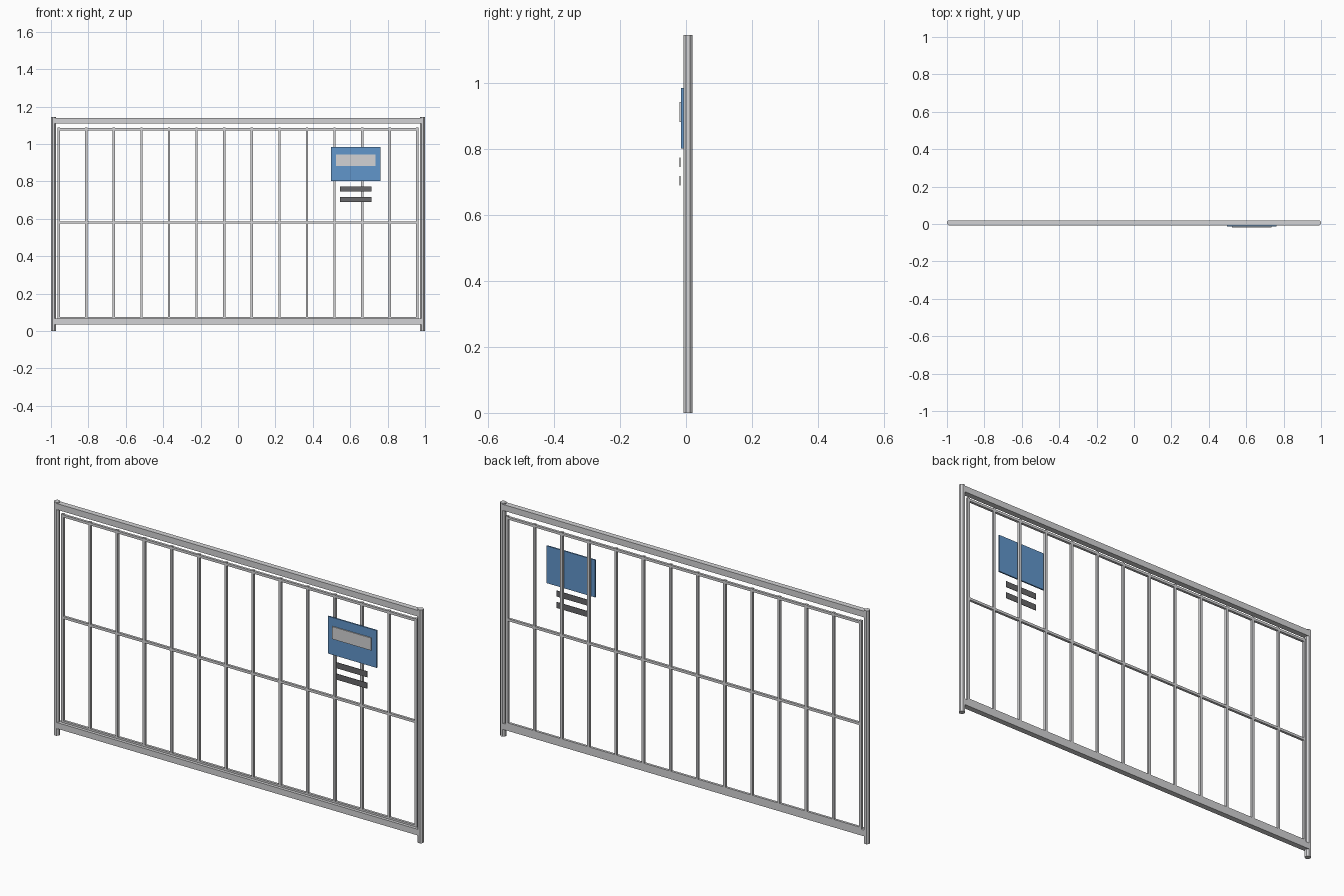
import bpy, math
from mathutils import Vector

cube = bpy.data.objects.get("Cube")
if cube:
    bpy.data.objects.remove(cube, do_unlink=True)


def material(name, rgb):
    m = bpy.data.materials.new(name)
    m.use_nodes = True
    m.diffuse_color = (*rgb, 1)
    m.node_tree.nodes["Principled BSDF"].inputs["Base Color"].default_value = (*rgb, 1)
    return m


STEEL = material("galvanised grey", (0.65, 0.65, 0.66))
BLUE = material("sign blue", (0.12, 0.305, 0.6))
DARK = material("dark grey", (0.14, 0.14, 0.145))


def box(name, low, high, mat):
    low, high = Vector(low), Vector(high)
    bpy.ops.mesh.primitive_cube_add(size=1, location=(low + high) / 2)
    o = bpy.context.object
    o.name = name
    o.scale = high - low
    o.data.materials.append(mat)
    return o


Y = 0.006       # depth of the outer frame
R = 0.0135      # half thickness of the outer frame
Y_IN = 0.0135   # depth of the inner frame, flush with the back
B = 0.006       # half thickness of the inner bars
X_IN = 0.959    # side of the inner frame

# Outer frame: eight-sided posts and square rails
for side, s in (("right", -1), ("left", 1)):
    bpy.ops.mesh.primitive_cylinder_add(
        vertices=8, radius=R / math.cos(math.pi / 8), depth=1.145,
        location=(s * (1 - R), Y, 1.145 / 2), rotation=(0, 0, math.pi / 8))
    post = bpy.context.object
    post.name = side + "_post"
    post.data.materials.append(STEEL)
for name, z0, z1 in (("bottom_rail", 0.036, 0.066), ("top_rail", 1.11, 1.14)):
    box(name, (-0.985, Y - R, z0), (0.985, Y + R, z1), STEEL)

# Inner frame and mid rail
for name, z in (("inner_bottom_rail", 0.069), ("mid_rail", 0.581), ("inner_top_rail", 1.079)):
    box(name, (-X_IN, Y_IN - B, z - B), (X_IN, Y_IN + B, z + B), STEEL)

# Upright bars, the two outermost closing the inner frame
SPACES = 13
for i in range(SPACES + 1):
    x = -X_IN + 2 * X_IN * i / SPACES
    box("upright_bar_%d" % i, (x - B, Y_IN - B, 0.066), (x + B, Y_IN + B, 1.088), STEEL)

# Sign board with its plate and two strips below
box("sign_board", (0.498, -0.0145, 0.802), (0.762, -0.0075, 0.985), BLUE)
box("sign_plate", (0.523, -0.0195, 0.882), (0.736, -0.0145, 0.943), STEEL)
for name, z in (("upper_strip", 0.745), ("lower_strip", 0.689)):
    box(name, (0.545, -0.0195, z), (0.715, -0.0172, z + 0.029), DARK)
